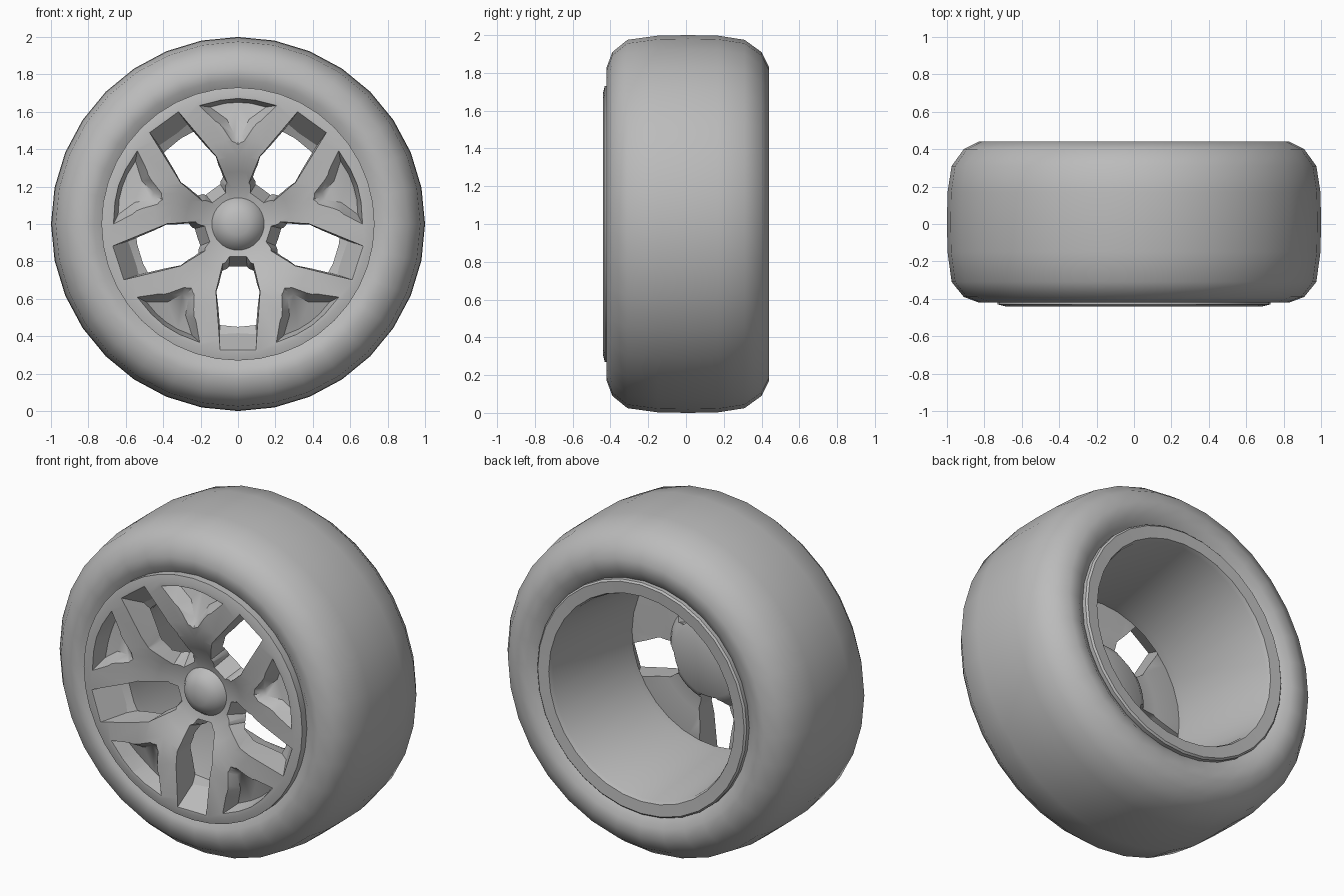
import bpy, bmesh, math
from mathutils import Vector

if "Cube" in bpy.data.objects:
    bpy.data.objects.remove(bpy.data.objects["Cube"])

grey = bpy.data.materials.new("plain grey")
grey.use_nodes = True
grey.diffuse_color = (0.5, 0.5, 0.5, 1)
grey.node_tree.nodes["Principled BSDF"].inputs["Base Color"].default_value = (0.5, 0.5, 0.5, 1)


def make_object(name, bm):
    bmesh.ops.remove_doubles(bm, verts=bm.verts, dist=1e-5)
    bmesh.ops.recalc_face_normals(bm, faces=bm.faces)
    mesh = bpy.data.meshes.new(name)
    bm.to_mesh(mesh)
    bm.free()
    mesh.materials.append(grey)
    obj = bpy.data.objects.new(name, mesh)
    bpy.context.collection.objects.link(obj)
    return obj


def place(angle, radius, y, side=0.0):
    """Point at a radius along a direction in the wheel plane, shifted sideways."""
    c, s = math.cos(angle), math.sin(angle)
    return Vector((radius * c - side * s, y, 1 + radius * s + side * c))


def revolve(name, profile, segments, closed):
    """Turn a (radius, y) profile around the axle."""
    bm = bmesh.new()
    verts = [bm.verts.new(place(0, r, y)) for r, y in profile]
    pairs = list(zip(verts, verts[1:] + verts[:1])) if closed else list(zip(verts, verts[1:]))
    edges = [bm.edges.new(p) for p in pairs]
    bmesh.ops.spin(bm, geom=verts + edges, cent=(0, 0, 1), axis=(0, 1, 0),
                   angle=math.tau, steps=segments, use_merge=False)
    return make_object(name, bm)


def add_loft(bm, angle, front, back):
    """Solid between two mirrored half outlines of (side, radius, y)."""
    rings = []
    for half in (front, back):
        full = half + [(-s, r, y) for s, r, y in reversed(half) if s > 0]
        rings.append([bm.verts.new(place(angle, r, y, s)) for s, r, y in full])
    n = len(rings[0])
    faces = [bm.faces.new(rings[0]), bm.faces.new(rings[1])]
    for i in range(n):
        j = (i + 1) % n
        faces.append(bm.faces.new((rings[0][i], rings[0][j], rings[1][j], rings[1][i])))
    bmesh.ops.triangulate(bm, faces=faces)


def smooth(obj, degrees):
    bpy.ops.object.select_all(action="DESELECT")
    obj.select_set(True)
    bpy.context.view_layer.objects.active = obj
    bpy.ops.object.shade_smooth_by_angle(angle=math.radians(degrees))


# Tire with rounded shoulders
tire = revolve("tire", [
    (0.66, -0.36), (0.73, -0.385), (0.77, -0.415), (0.83, -0.42), (0.91, -0.39), (0.975, -0.31),
    (0.997, -0.15), (1.0, 0.01), (0.997, 0.17), (0.975, 0.31), (0.91, 0.40), (0.83, 0.44),
    (0.76, 0.435), (0.70, 0.395), (0.66, 0.36)], 32, True)

# Barrel with the rear flange
barrel = revolve("rim_barrel", [
    (0.60, -0.30), (0.55, -0.27), (0.55, -0.22), (0.61, 0.40), (0.62, 0.425), (0.69, 0.43),
    (0.70, 0.42), (0.70, 0.36), (0.65, 0.34), (0.60, -0.20)], 32, True)

# Dished wheel face with the hub cap in front and the hub boss behind
face = revolve("wheel_face", [
    (0, -0.385), (0.06, -0.378), (0.11, -0.355), (0.14, -0.31), (0.20, -0.325), (0.28, -0.37),
    (0.36, -0.41), (0.45, -0.43), (0.69, -0.44), (0.73, -0.43), (0.73, -0.385), (0.67, -0.34),
    (0.59, -0.28), (0.55, -0.27), (0.40, -0.29), (0.30, -0.28), (0.27, -0.24), (0.22, -0.205),
    (0, -0.20)], 40, False)

# Cutters for five windows and five triangular pockets
bm = bmesh.new()
f, b = -0.46, -0.15
for k in range(5):
    angle = math.tau * (k / 5 - 0.25)
    add_loft(bm, angle,
             [(0.04, 0.10, f), (0.08, 0.17, f), (0.12, 0.36, f), (0.095, 0.685, f)],
             [(0.05, 0.26, b), (0.085, 0.28, b), (0.112, 0.36, b), (0.095, 0.50, b)])
    add_loft(bm, angle + math.pi / 5,
             [(0, 0.37, f), (0.04, 0.41, f), (0.115, 0.53, f), (0.22, 0.635, f), (0.10, 0.665, f), (0, 0.675, f)],
             [(0, 0.46, -0.40), (0.02, 0.48, -0.39), (0.06, 0.56, -0.36), (0.15, 0.625, -0.35),
              (0.07, 0.645, -0.335), (0, 0.65, -0.33)])
cutter = make_object("opening_cutter", bm)
cutter.hide_render = True

# Cut the openings and drop the cutter
cut = face.modifiers.new("openings", "BOOLEAN")
cut.operation = "DIFFERENCE"
cut.solver = "EXACT"
cut.object = cutter
bpy.context.view_layer.objects.active = face
bpy.ops.object.modifier_apply(modifier=cut.name)
bpy.data.objects.remove(cutter)

smooth(tire, 50)
smooth(barrel, 35)
smooth(face, 35)
